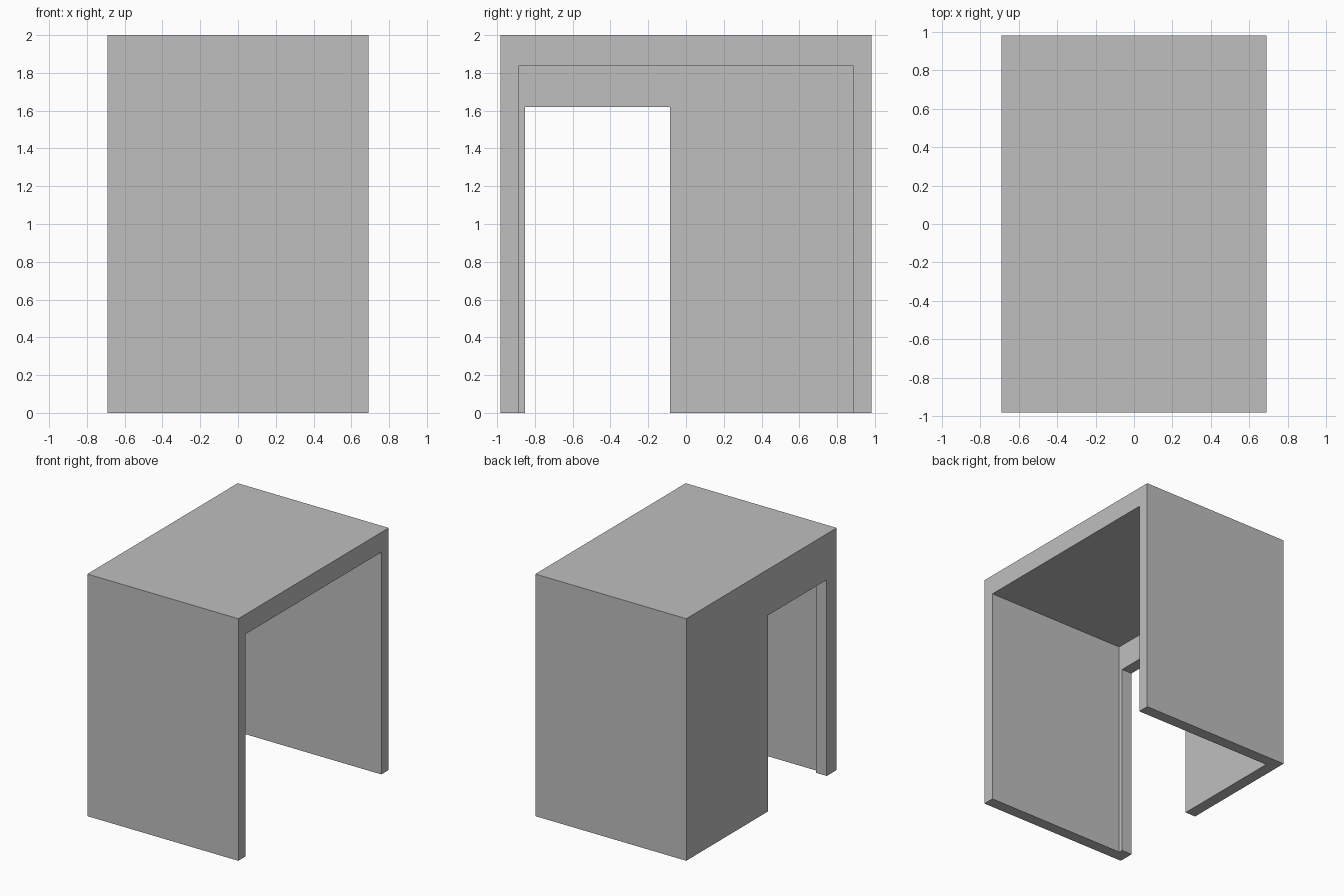
import bpy

cube = bpy.data.objects.get("Cube")
if cube:
    bpy.data.objects.remove(cube, do_unlink=True)

W, D, H = 0.69, 0.982, 2.0      # half width, half depth, height
WALL = 0.096                    # wall thickness
CEILING = 1.836                 # underside of the roof slab
OVER = 0.2                      # how far cutters run past the shell


def box(name, low, high):
    """Axis-aligned box between two corners."""
    bpy.ops.mesh.primitive_cube_add(size=1)
    ob = bpy.context.object
    ob.name = name
    for v in ob.data.vertices:
        v.co = [l if c < 0 else h for c, l, h in zip(v.co, low, high)]
    return ob


def cut(target, cutter):
    """Subtract the cutter from the target, then drop the cutter."""
    cutter.hide_render = True
    mod = target.modifiers.new("cut", "BOOLEAN")
    mod.operation = "DIFFERENCE"
    mod.solver = "EXACT"
    mod.object = cutter
    bpy.context.view_layer.objects.active = target
    bpy.ops.object.modifier_apply(modifier=mod.name)
    bpy.data.objects.remove(cutter, do_unlink=True)


# Shell: roof, front wall, back wall and one side wall
shell = box("shelter_shell", (-W, -D, 0), (W, D, H))

# Hollow interior, open at the bottom and along one side
cut(shell, box("interior_cutter",
               (-W + WALL, -D + WALL, -OVER), (W + OVER, D - WALL, CEILING)))

# Doorway in the remaining side wall, slightly inside the front wall
cut(shell, box("doorway_cutter",
               (-W - OVER, -0.852, -OVER), (-W + WALL + OVER, -0.085, 1.62)))

# Single grey finish
grey = bpy.data.materials.new("plain_grey")
grey.use_nodes = True
colour = (0.52, 0.52, 0.52, 1)
grey.diffuse_color = colour
grey.node_tree.nodes["Principled BSDF"].inputs["Base Color"].default_value = colour
shell.data.materials.clear()
shell.data.materials.append(grey)
for face in shell.data.polygons:
    face.material_index = 0
    face.use_smooth = False
